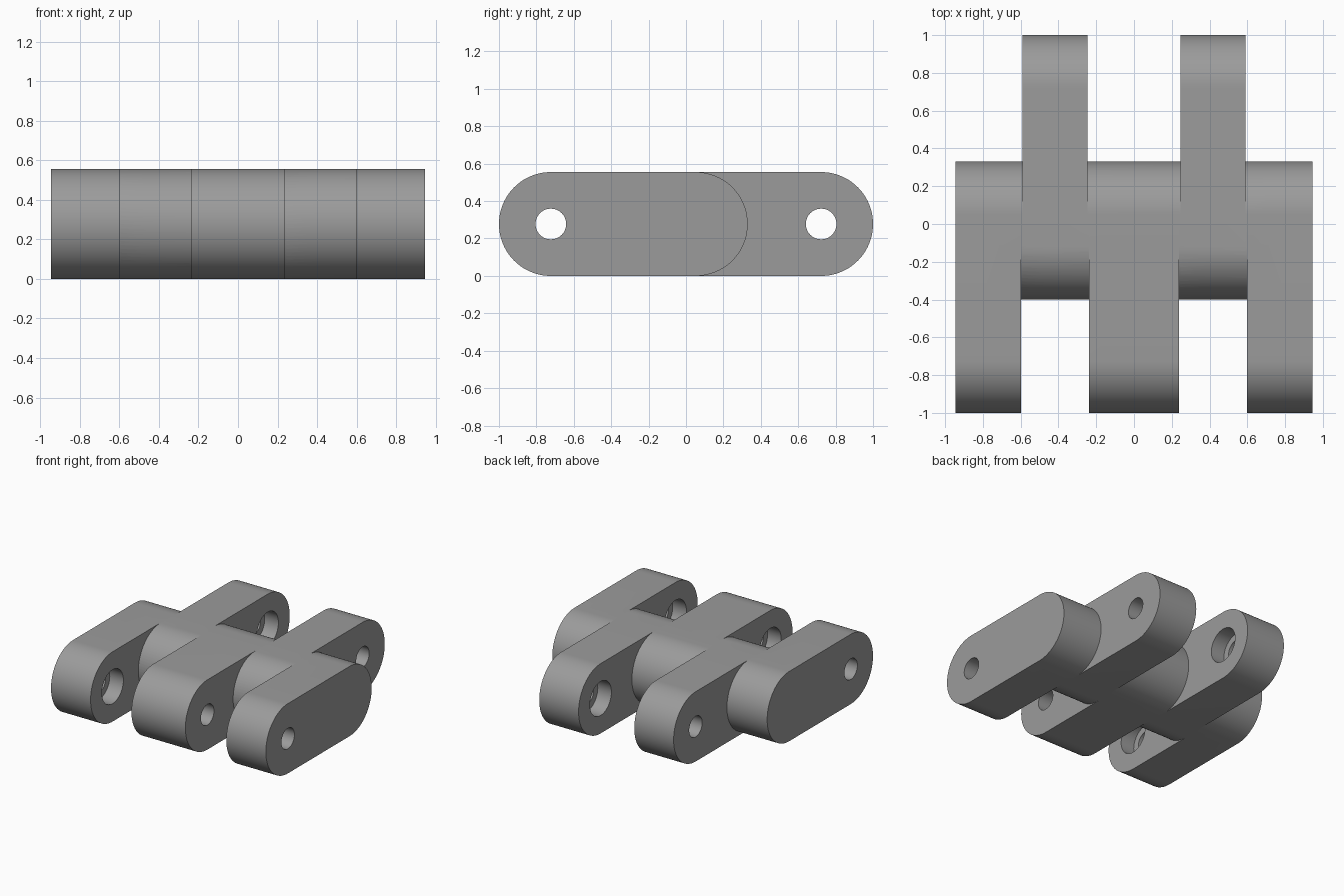
import bpy, bmesh, math

if "Cube" in bpy.data.objects:
    bpy.data.objects.remove(bpy.data.objects["Cube"])

R = 0.2775          # half the height of every link
HOLE_R, RECESS_R, RECESS_DEPTH = 0.082, 0.135, 0.12
HOLE_Y = 1 - R

grey = bpy.data.materials.new("mid grey")
grey.diffuse_color = (0.33, 0.33, 0.33, 1)
grey.use_nodes = True
grey.node_tree.nodes["Principled BSDF"].inputs["Base Color"].default_value = grey.diffuse_color


def prism(name, profile, x0, x1):
    """Extrude a closed (y, z) profile along x."""
    bm = bmesh.new()
    face = bm.faces.new([bm.verts.new((x0, y, z)) for y, z in profile])
    ext = bmesh.ops.extrude_face_region(bm, geom=[face])["geom"]
    verts = [v for v in ext if isinstance(v, bmesh.types.BMVert)]
    bmesh.ops.translate(bm, verts=verts, vec=(x1 - x0, 0, 0))
    bmesh.ops.recalc_face_normals(bm, faces=bm.faces)
    mesh = bpy.data.meshes.new(name)
    bm.to_mesh(mesh)
    bm.free()
    mesh.materials.append(grey)
    obj = bpy.data.objects.new(name, mesh)
    bpy.context.collection.objects.link(obj)
    return obj


def arc(cy, r, a0, a1, n):
    return [(cy + r * math.cos(a0 + (a1 - a0) * i / n),
             R + r * math.sin(a0 + (a1 - a0) * i / n)) for i in range(n + 1)]


def link(name, y0, y1, x0, x1):
    """Round-ended bar from y0 to y1."""
    h = math.pi / 2
    return prism(name, arc(y1 - R, R, -h, h, 40) + arc(y0 + R, R, h, 3 * h, 40), x0, x1)


def bore(name, cy, r, x0, x1):
    return prism(name, arc(cy, r, 0, 2 * math.pi, 48)[:-1], x0, x1)


def combine(target, other, operation):
    mod = target.modifiers.new("combine", 'BOOLEAN')
    mod.operation, mod.solver, mod.object = operation, 'EXACT', other
    bpy.context.view_layer.objects.active = target
    bpy.ops.object.modifier_apply(modifier=mod.name)
    bpy.data.objects.remove(other)


# Central web joining all fingers
body = link("hinge_body", -0.4, 0.33, -0.7, 0.7)

# Fingers: x start, x end, end direction, side carrying the recess
fingers = [(-0.945, -0.597, -1, 1), (-0.237, 0.237, -1, -1), (0.597, 0.945, -1, -1),
           (-0.591, -0.245, 1, 1), (0.245, 0.591, 1, -1)]
for x0, x1, end, _ in fingers:
    y0, y1 = (-1, 0.33) if end < 0 else (-0.4, 1)
    combine(body, link("finger", y0, y1, x0, x1), 'UNION')

# Pin holes, each widened by a round recess on one side
for x0, x1, end, side in fingers:
    cy = end * HOLE_Y
    combine(body, bore("pin_hole", cy, HOLE_R, x0 - 0.05, x1 + 0.05), 'DIFFERENCE')
    rx = (x1 - RECESS_DEPTH, x1 + 0.05) if side > 0 else (x0 - 0.05, x0 + RECESS_DEPTH)
    combine(body, bore("recess", cy, RECESS_R, *rx), 'DIFFERENCE')

bpy.ops.object.select_all(action='DESELECT')
body.select_set(True)
bpy.context.view_layer.objects.active = body
bpy.ops.object.shade_smooth_by_angle(angle=math.radians(30))
